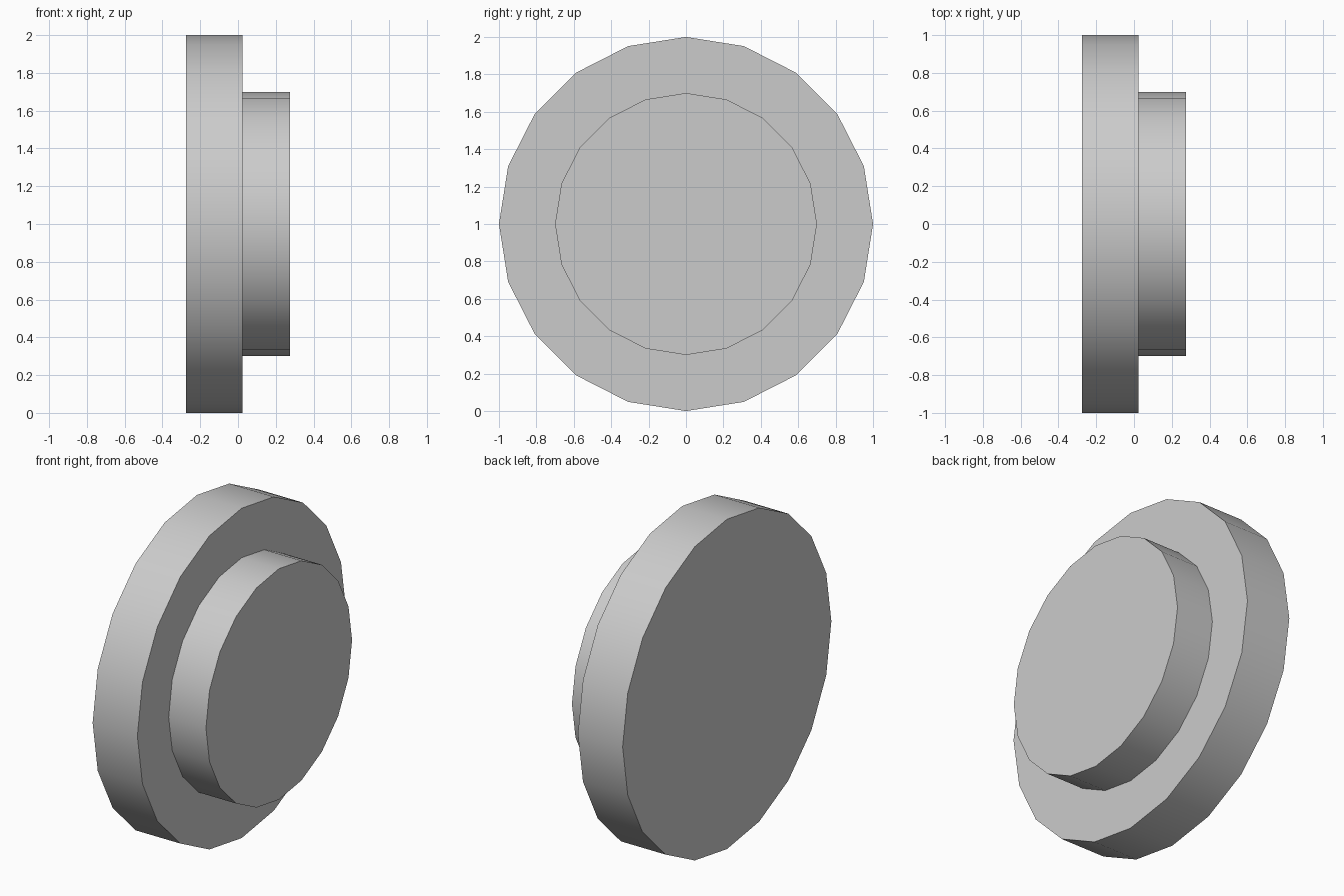
import bpy, bmesh, math

if "Cube" in bpy.data.objects:
    bpy.data.objects.remove(bpy.data.objects["Cube"])

SIDES = 20
# Stepped profile along the axle: (x, radius)
PROFILE = [(-0.275, 1.0), (0.025, 1.0), (0.025, 0.7), (0.275, 0.7)]

bm = bmesh.new()
# One ring of vertices per profile point
rings = []
for x, r in PROFILE:
    rings.append([bm.verts.new((x, r * math.cos(2 * math.pi * i / SIDES),
                                1 + r * math.sin(2 * math.pi * i / SIDES)))
                  for i in range(SIDES)])
# Rim, step and hub walls
for a, b in zip(rings, rings[1:]):
    for i in range(SIDES):
        j = (i + 1) % SIDES
        bm.faces.new((a[i], a[j], b[j], b[i]))
# Flat end caps
bm.faces.new(rings[0])
bm.faces.new(rings[-1])
bmesh.ops.recalc_face_normals(bm, faces=bm.faces)

mesh = bpy.data.meshes.new("stepped_wheel")
bm.to_mesh(mesh)
bm.free()
wheel = bpy.data.objects.new("stepped_wheel", mesh)
bpy.context.collection.objects.link(wheel)

# Smooth round walls, sharp step edges
bpy.context.view_layer.objects.active = wheel
wheel.select_set(True)
bpy.ops.object.shade_smooth_by_angle(angle=math.radians(30))
